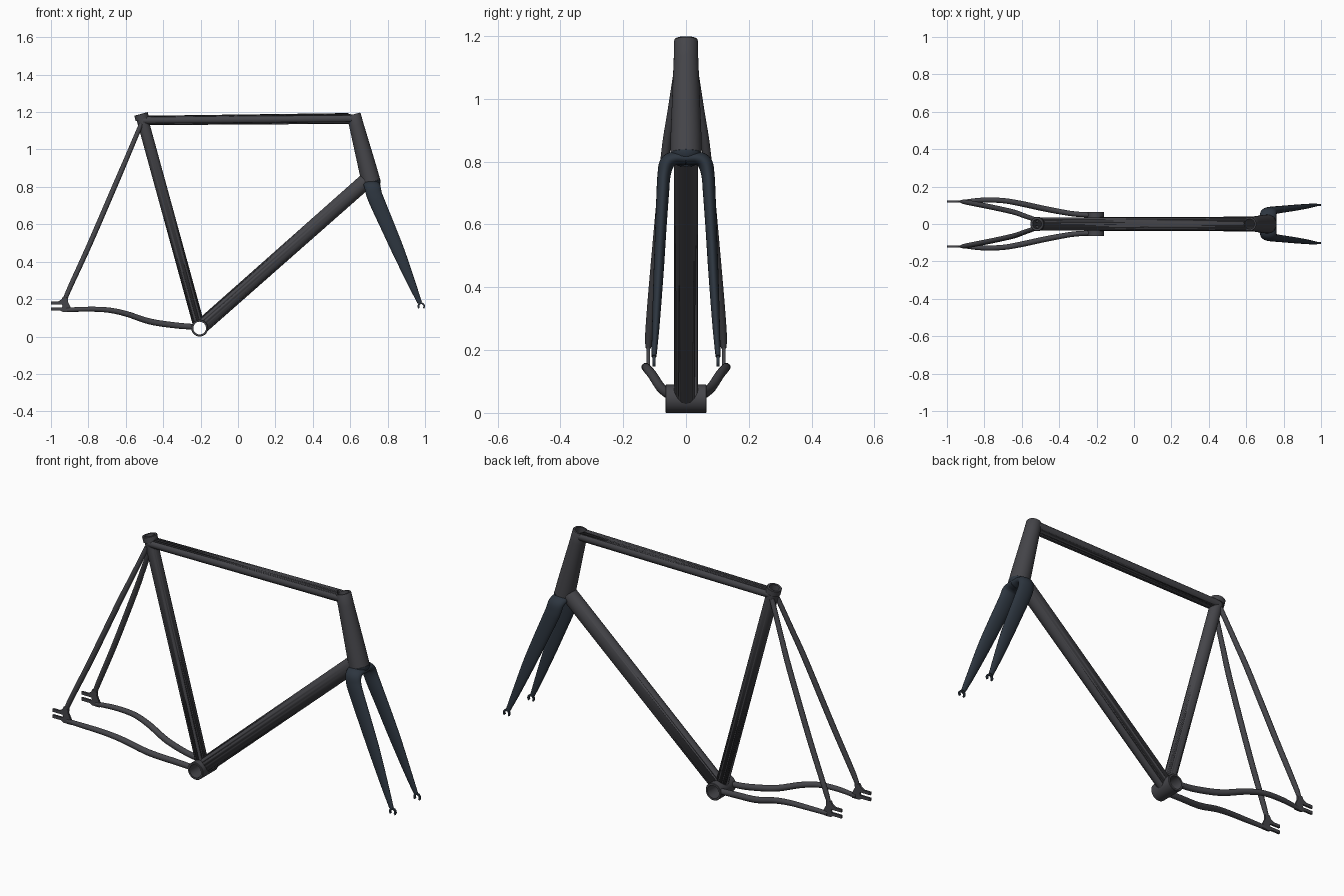
import bpy, bmesh, math
from mathutils import Vector

if "Cube" in bpy.data.objects:
    bpy.data.objects.remove(bpy.data.objects["Cube"])

def material(name, color):
    m = bpy.data.materials.new(name)
    m.diffuse_color = color
    m.use_nodes = True
    m.node_tree.nodes["Principled BSDF"].inputs["Base Color"].default_value = m.diffuse_color
    return m

FRAME = material("frame_grey", (0.06, 0.06, 0.068, 1))
FORK = material("fork_blue_grey", (0.026, 0.036, 0.05, 1))

def finish(name, bm, mat, mirror=False, cutters=()):
    bmesh.ops.recalc_face_normals(bm, faces=bm.faces)
    me = bpy.data.meshes.new(name)
    bm.to_mesh(me)
    bm.free()
    ob = bpy.data.objects.new(name, me)
    bpy.context.collection.objects.link(ob)
    if mat:
        me.materials.append(mat)
    bpy.ops.object.select_all(action='DESELECT')
    ob.select_set(True)
    bpy.context.view_layer.objects.active = ob
    bpy.ops.object.shade_smooth_by_angle(angle=math.radians(35))
    for c in cutters:
        b = ob.modifiers.new("bore", 'BOOLEAN')
        b.operation, b.solver, b.object = 'DIFFERENCE', 'EXACT', c
    if mirror:
        ob.modifiers.new("mirror", 'MIRROR').use_axis = (False, True, False)
    return ob

def spline(pts, n=6):
    """Catmull-Rom through rows of (x, y, z, ra, rb)."""
    out = []
    for i in range(len(pts) - 1):
        a, b, c, d = (pts[max(0, min(len(pts) - 1, i + k))] for k in (-1, 0, 1, 2))
        for s in range(n):
            t = s / n
            out.append([0.5 * (2*q + (r - p)*t + (2*p - 5*q + 4*r - w)*t*t
                        + (3*q - p - 3*r + w)*t**3) for p, q, r, w in zip(a, b, c, d)])
    return out + [list(pts[-1])]

def loft(name, rows, ref, mat=FRAME, seg=24, **kw):
    """Elliptic tube along rows of (x, y, z, ra, rb); ra lies towards ref."""
    bm = bmesh.new()
    rings = []
    for i, row in enumerate(rows):
        lo, hi = rows[max(i - 1, 0)], rows[min(i + 1, len(rows) - 1)]
        t = (Vector(hi[:3]) - Vector(lo[:3])).normalized()
        a = (Vector(ref) - t * t.dot(Vector(ref))).normalized()
        b = t.cross(a)
        rings.append([bm.verts.new(Vector(row[:3]) + a * row[3] * math.cos(k * math.tau / seg)
                      + b * row[4] * math.sin(k * math.tau / seg)) for k in range(seg)])
    for r, s in zip(rings, rings[1:]):
        for k in range(seg):
            bm.faces.new((r[k - 1], r[k], s[k], s[k - 1]))
    bm.faces.new(rings[0])
    bm.faces.new(rings[-1])
    return finish(name, bm, mat, **kw)

def lathe(name, start, end, profile, mat=FRAME, seg=40, **kw):
    """Closed profile of (distance from start, radius) turned about the axis."""
    p, t = Vector(start), (Vector(end) - Vector(start)).normalized()
    a = t.orthogonal().normalized()
    b = t.cross(a)
    bm = bmesh.new()
    rings = [[bm.verts.new(p + t * d + r * (a * math.cos(k * math.tau / seg)
              + b * math.sin(k * math.tau / seg))) for k in range(seg)] for d, r in profile]
    for i, s in enumerate(rings):
        r = rings[i - 1]
        for k in range(seg):
            bm.faces.new((r[k - 1], r[k], s[k], s[k - 1]))
    return finish(name, bm, mat, **kw)

def cutter(name, p, q, r):
    ref = (1, 0, 0) if abs(q[1] - p[1]) > 0.01 else (0, 1, 0)
    ob = loft(name, [(*p, r, r), (*q, r, r)], ref, mat=None, seg=40)
    ob.hide_render = True
    ob.hide_set(True)
    return ob

def plate(name, outline, y, thick, mat):
    """Flat xz outline given thickness about y, mirrored to the other side."""
    bm = bmesh.new()
    f = bm.faces.new([bm.verts.new((x, y - thick / 2, z)) for x, z in outline])
    ext = bmesh.ops.extrude_face_region(bm, geom=[f])
    bmesh.ops.translate(bm, vec=(0, thick, 0),
                        verts=[v for v in ext['geom'] if isinstance(v, bmesh.types.BMVert)])
    return finish(name, bm, mat, mirror=True)

# Main joints
BB = (-0.205, 0, 0.045)
SEAT = (-0.519, 0, 1.19)
HEAD_TOP, HEAD_LOW = (0.618, 0, 1.188), (0.712, 0, 0.826)
seat_len = (Vector(SEAT) - Vector(BB)).length
head_len = (Vector(HEAD_LOW) - Vector(HEAD_TOP)).length

# Bores
bb_bore = cutter("bottom_bracket_bore", (BB[0], -0.2, BB[2]), (BB[0], 0.2, BB[2]), 0.035)
seat_bore = cutter("seat_bore", (-0.46, 0, 0.975), (-0.546, 0, 1.289), 0.025)
head_bore = cutter("head_bore", (0.592, 0, 1.288), (0.67, 0, 0.988), 0.028)

# Bottom bracket shell
lathe("bottom_bracket_shell", (BB[0], -0.065, BB[2]), (BB[0], 0.065, BB[2]),
      [(0, 0.034), (0, 0.043), (0.002, 0.045), (0.128, 0.045), (0.13, 0.043), (0.13, 0.034)])

# Seat tube and collar
lathe("seat_tube", BB, SEAT, [(0, 0.024), (0, 0.031), (seat_len - 0.004, 0.031),
      (seat_len - 0.004, 0.024)], cutters=[bb_bore])
lathe("seat_collar", BB, SEAT, [(seat_len - 0.03, 0.03), (seat_len - 0.03, 0.037),
      (seat_len - 0.002, 0.037), (seat_len, 0.035), (seat_len, 0.025), (seat_len - 0.01, 0.025)])

# Head tube
lathe("head_tube", HEAD_TOP, HEAD_LOW, [(0, 0.027), (0, 0.036), (0.004, 0.038), (0.06, 0.039),
      (head_len - 0.06, 0.049), (head_len, 0.05), (head_len, 0.027)])

# Top tube and down tube
loft("top_tube", [(-0.507, 0, 1.155, 0.034, 0.025), (0.623, 0, 1.166, 0.036, 0.029)],
     (0, 1, 0), seg=32, cutters=[seat_bore, head_bore])
loft("down_tube", [(*BB, 0.038, 0.04), (0.69, 0, 0.836, 0.039, 0.042)],
     (0, 1, 0), seg=32, cutters=[bb_bore])

# Seat stays
loft("seat_stays", spline([(-0.518, 0.02, 1.135, 0.012, 0.012), (-0.592, 0.046, 0.96, 0.013, 0.013),
     (-0.652, 0.066, 0.82, 0.014, 0.014), (-0.79, 0.096, 0.5, 0.014, 0.014),
     (-0.895, 0.116, 0.27, 0.013, 0.013), (-0.921, 0.12, 0.208, 0.009, 0.012)]),
     (0, 1, 0), mirror=True, seg=16)

# Chain stays
loft("chain_stays", spline([(-0.24, 0.049, 0.052, 0.015, 0.014), (-0.33, 0.055, 0.059, 0.016, 0.014),
     (-0.47, 0.08, 0.08, 0.016, 0.015), (-0.6, 0.108, 0.122, 0.015, 0.015),
     (-0.7, 0.125, 0.142, 0.014, 0.014), (-0.81, 0.128, 0.146, 0.013, 0.013),
     (-0.915, 0.12, 0.142, 0.012, 0.009)]), (0, 0, 1), mirror=True, seg=16)

# Rear dropouts
plate("rear_dropouts", [(-1, 0.187), (-0.963, 0.187), (-0.945, 0.197), (-0.935, 0.215),
      (-0.908, 0.208), (-0.91, 0.188), (-0.893, 0.153), (-0.893, 0.13), (-0.935, 0.13),
      (-0.95, 0.139), (-1, 0.139), (-1, 0.155), (-0.942, 0.155), (-0.938, 0.163),
      (-0.942, 0.171), (-1, 0.171)], 0.12, 0.01, FRAME)

# Fork: race ring, crown with blades, tips
lathe("fork_race", HEAD_LOW, (0.731, 0, 0.753), [(-0.003, 0.025), (-0.003, 0.048), (0, 0.051),
      (0.006, 0.051), (0.02, 0.045), (0.036, 0.03), (0.036, 0.018), (0.01, 0.018)], mat=FORK)
loft("fork_blades", spline([(0.716, 0, 0.811, 0.045, 0.022), (0.716, 0.035, 0.811, 0.045, 0.022),
     (0.72, 0.06, 0.796, 0.043, 0.024), (0.729, 0.07, 0.757, 0.042, 0.021),
     (0.752, 0.074, 0.7, 0.041, 0.02), (0.8, 0.08, 0.59, 0.038, 0.018),
     (0.86, 0.087, 0.45, 0.033, 0.016), (0.93, 0.096, 0.28, 0.021, 0.012),
     (0.972, 0.102, 0.18, 0.012, 0.008)]), (1, 0, 0), mat=FORK, mirror=True)
arc = [math.radians(-45 + 270 * i / 16) for i in range(17)]
plate("fork_dropouts", [(0.98 + 0.02 * math.cos(a), 0.162 + 0.02 * math.sin(a)) for a in arc]
      + [(0.98 + 0.011 * math.cos(a), 0.162 + 0.011 * math.sin(a)) for a in reversed(arc)],
      0.102, 0.009, FORK)
